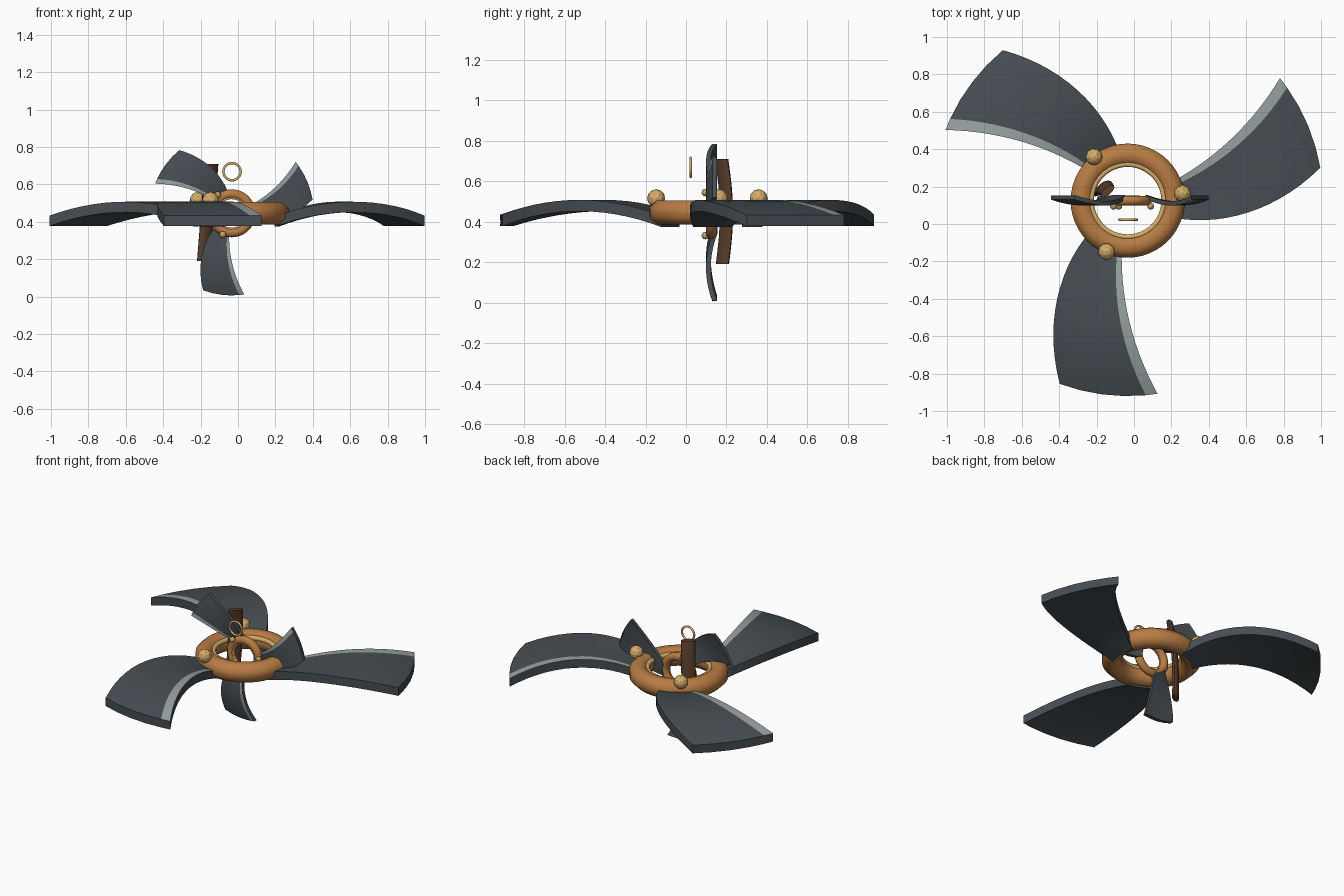
import bpy, bmesh, math
from mathutils import Matrix, Vector

if "Cube" in bpy.data.objects:
    bpy.data.objects.remove(bpy.data.objects["Cube"])


def material(name, srgb):
    m = bpy.data.materials.new(name)
    lin = [((c / 255 + 0.055) / 1.055) ** 2.4 for c in srgb]
    m.diffuse_color = (*lin, 1)
    m.use_nodes = True
    m.node_tree.nodes["Principled BSDF"].inputs["Base Color"].default_value = m.diffuse_color
    return m


COPPER = material("copper", (184, 124, 68))
GOLD = material("pale gold", (212, 172, 106))
STEEL = material("dark steel", (70, 77, 82))
EDGE = material("bright edge", (150, 160, 160))
BROWN = material("dark brown", (92, 62, 46))

CENTRE = Matrix.Translation((-0.034, 0.125, 0.445))


def finish(name, bm, mats, matrix, angle=35):
    bmesh.ops.recalc_face_normals(bm, faces=bm.faces)
    bm.transform(matrix)
    me = bpy.data.meshes.new(name)
    bm.to_mesh(me)
    bm.free()
    for m in mats:
        me.materials.append(m)
    ob = bpy.data.objects.new(name, me)
    bpy.context.collection.objects.link(ob)
    if angle:
        bpy.ops.object.select_all(action='DESELECT')
        ob.select_set(True)
        bpy.context.view_layer.objects.active = ob
        bpy.ops.object.shade_smooth_by_angle(angle=math.radians(angle))
    return ob


def loft(bm, rings, closed):
    """Skin closed rings of points; closed joins last to first, else caps."""
    vs = [[bm.verts.new(p) for p in ring] for ring in rings]
    n = len(vs[0])
    for i in range(len(vs) if closed else len(vs) - 1):
        a, b = vs[i], vs[(i + 1) % len(vs)]
        for j in range(n):
            k = (j + 1) % n
            bm.faces.new((a[j], a[k], b[k], b[j]))
    if not closed:
        bm.faces.new(vs[0])
        bm.faces.new(vs[-1])


def torus(name, major, minor, mat, matrix, seg=48, sides=8, angle=50):
    bm = bmesh.new()
    rings = []
    for i in range(seg):
        t = math.tau * i / seg
        ring = []
        for j in range(sides):
            p = math.tau * (j + 0.5) / sides
            r = major + minor * math.cos(p)
            ring.append((r * math.cos(t), r * math.sin(t), minor * math.sin(p)))
        rings.append(ring)
    loft(bm, rings, True)
    return finish(name, bm, [mat], matrix, angle)


def blade(name, matrix):
    """Curved, swept blade with a bright strip along its leading edge."""
    bm = bmesh.new()
    across = [0, 0.12, 0.34, 0.56, 0.78, 1]
    steps, half = 14, 0.028
    rings = []
    for i in range(steps + 1):
        r = 0.25 + (1.045 - 0.25) * i / steps
        lead = 6 - 20 * (r - 0.305)
        trail = 49 - 38.5 * (r - 0.3)
        z = 0.034 - 0.48 * (r - 0.64) ** 2 + 0.012 * (r - 0.64)
        top, bottom = [], []
        for u in across:
            a = math.radians(270 - (lead + (trail - lead) * u))
            x, y = r * math.cos(a), r * math.sin(a)
            top.append((x, y, z + half))
            bottom.append((x, y, z - half))
        rings.append(top + bottom[::-1])
    loft(bm, rings, False)
    # the first strip of each top row takes the edge colour
    per_row = 2 * len(across)
    bm.faces.ensure_lookup_table()
    for i in range(steps):
        bm.faces[i * per_row].material_index = 1
    return finish(name, bm, [STEEL, EDGE], matrix)


def rotor(prefix, matrix):
    torus(prefix + "_hub_ring", 0.245, 0.065, COPPER, matrix)
    torus(prefix + "_inner_ring", 0.195, 0.016, GOLD,
          matrix @ Matrix.Translation((0, 0, 0.03)))
    for k in range(3):
        turn = matrix @ Matrix.Rotation(math.radians(120 * k), 4, 'Z')
        blade(f"{prefix}_blade_{k + 1}", turn)
        bm = bmesh.new()
        bmesh.ops.create_icosphere(bm, subdivisions=2, radius=0.045)
        a = math.radians(7.5)
        spot = Matrix.Translation((0.295 * math.cos(a), 0.295 * math.sin(a), 0.07))
        finish(f"{prefix}_stud_{k + 1}", bm, [GOLD], turn @ spot, 0)


# large flat rotor and a small upright one inside it
rotor("large", CENTRE)
rotor("small", CENTRE @ Matrix.Rotation(math.pi / 2, 4, 'X') @ Matrix.Scale(0.42, 4))

# bowed grip with a flattened oval section
bm = bmesh.new()
rings = []
turn = Matrix.Rotation(math.radians(40), 3, 'Z')
for i in range(9):
    t = i / 8
    mid = Vector((-0.183 + 0.042 * t,
                  0.18 + 0.022 * math.sin(math.pi * t) - 0.004 * t,
                  0.19 + 0.52 * t))
    rings.append([mid + turn @ Vector((0.045 * math.cos(math.tau * j / 12),
                                       0.02 * math.sin(math.tau * j / 12), 0))
                  for j in range(12)])
loft(bm, rings, False)
finish("grip", bm, [BROWN], Matrix.Identity(4), 40)

# small hanging loop
torus("loop", 0.046, 0.007, GOLD,
      Matrix.Translation((-0.032, 0.023, 0.668)) @ Matrix.Rotation(math.pi / 2, 4, 'X'),
      seg=32)
